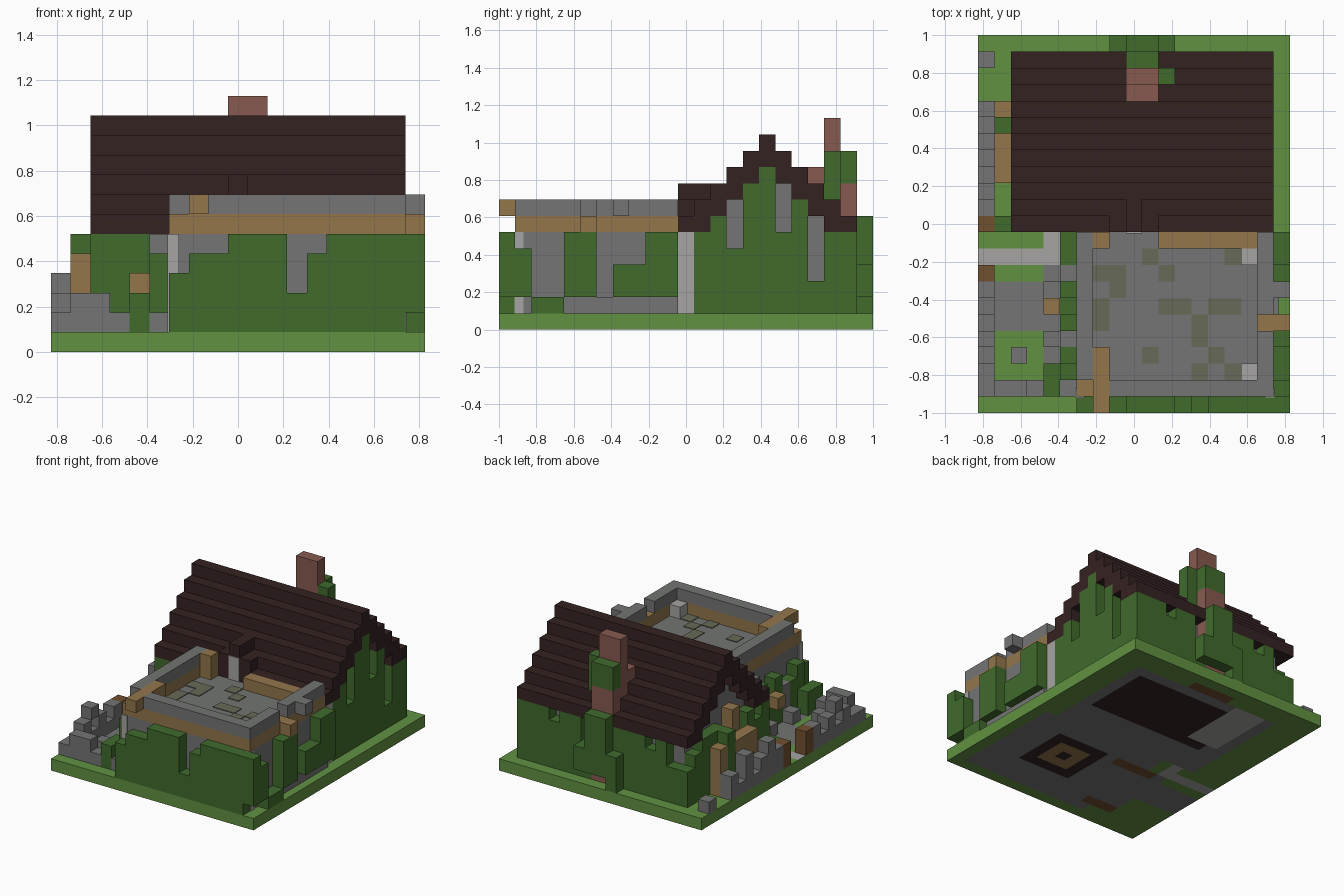
import bpy
import bmesh
from mathutils import Vector

if "Cube" in bpy.data.objects:
    bpy.data.objects.remove(bpy.data.objects["Cube"], do_unlink=True)

NX, NY = 19, 23      # footprint in blocks
U = 2 / NY           # block size


def material(name, hex_code):
    m = bpy.data.materials.new(name)
    m.use_nodes = True
    srgb = [int(hex_code[k:k + 2], 16) / 255 for k in (0, 2, 4)]
    col = [c / 12.92 if c < .04 else ((c + .055) / 1.055) ** 2.4 for c in srgb] + [1]
    m.diffuse_color = col
    m.node_tree.nodes["Principled BSDF"].inputs["Base Color"].default_value = col
    return m


GRASS = material("grass", "629142")
VINE = material("vine_green", "406B2C")
ROOF = material("dark_roof", "352222")
STONE = material("stone_grey", "737573")
PALE = material("pale_stone", "A6A5A2")
TAN = material("tan_timber", "93764B")
BROWN = material("brown_timber", "70502F")
BRICK = material("red_brick", "875A50")
MOSS = material("mossy_stone", "676B57")


def place(i, j, k):
    return Vector(((i - NX / 2) * U, (j - NY / 2) * U, k * U))


def finish(name, bm, mats):
    mesh = bpy.data.meshes.new(name)
    bm.to_mesh(mesh)
    bm.free()
    for m in mats:
        mesh.materials.append(m)
    ob = bpy.data.objects.new(name, mesh)
    bpy.context.collection.objects.link(ob)
    return ob


def blocks(name, mat, *boxes):
    """One object from boxes given in blocks: i0, i1, j0, j1, k0, k1."""
    bm = bmesh.new()
    for i0, i1, j0, j1, k0, k1 in boxes:
        lo, hi = place(i0, j0, k0), place(i1, j1, k1)
        for v in bmesh.ops.create_cube(bm, size=1)["verts"]:
            v.co = (lo + hi) / 2 + v.co * (hi - lo)
    return finish(name, bm, [mat])


def row_x(i0, j, k0, tops):
    """Columns along x with the given top heights; blank where not above k0."""
    return [(i0 + n, i0 + n + 1, j, j + 1, k0, int(t, 16))
            for n, t in enumerate(tops) if int(t, 16) > k0]


def row_y(i, j0, k0, tops):
    return [(i, i + 1, j0 + n, j0 + n + 1, k0, int(t, 16))
            for n, t in enumerate(tops) if int(t, 16) > k0]


# Ground slab, with paving and floors laid into it; later patches win
ground_mats = [GRASS, STONE, PALE, BROWN, ROOF, TAN]
patches = [(6, 18, 1, 11, 1), (3, 17, 11, 21, 1), (0, 5, 5, 8, 1), (4, 6, 2, 9, 1),
           (0, 5, 9, 10, 2), (4, 5, 9, 11, 2), (4, 7, 2, 3, 3), (5, 9, 8, 9, 3),
           (8, 12, 21, 22, 3), (5, 16, 14, 20, 4), (4, 7, 15, 21, 2),
           (10, 15, 4, 9, 4), (11, 14, 5, 8, 5), (12, 13, 6, 7, 4)]
bm = bmesh.new()
result = bmesh.ops.create_grid(bm, x_segments=NX, y_segments=NY, size=1)
for v in result["verts"]:
    v.co = Vector((v.co.x * NX * U / 2, v.co.y, 0))
ext = bmesh.ops.extrude_face_region(bm, geom=bm.faces[:])
for e in ext["geom"]:
    if isinstance(e, bmesh.types.BMVert):
        e.co.z = U
bmesh.ops.recalc_face_normals(bm, faces=bm.faces[:])
for f in bm.faces:
    if abs(f.normal.z) > .5:
        c = f.calc_center_median()
        i, j = c.x / U + NX / 2, c.y / U + NY / 2
        for i0, i1, j0, j1, m in patches:
            if i0 < i < i1 and j0 < j < j1:
                f.material_index = m
finish("ground_slab", bm, ground_mats)

# House body with stepped gable ends
roof_steps = []
gable = []
for j in range(11, 22):
    d = abs(j - 16)
    low = max(6, 10 - d)
    roof_steps.append((2, 18, j, j + 1, low, 12 - d))
    if 12 <= j <= 20:
        gable += [(3, 4, j, j + 1, 5.9, low), (16, 17, j, j + 1, 5.9, low)]
blocks("house_walls", STONE, (3, 17, 12, 21, 1, 6))
blocks("gable_walls", STONE, *gable)
blocks("stepped_roof", ROOF, *roof_steps)
blocks("dormer_roof", ROOF, (8, 9, 11, 12, 7, 8), (10, 11, 11, 12, 7, 8),
       (9, 10, 11, 13, 8, 9), (9, 10, 11, 12, 7, 8))
blocks("dormer_door", PALE, (9, 10, 10.93, 11, 6, 8))
blocks("house_pillars", PALE, (17, 18, 11, 12, 1, 6))

# Chimney
blocks("chimney", BRICK, (9, 11, 20, 21, 6, 13), (9, 11, 19, 20, 8, 10),
       (9, 11, 21, 22, 1, 9))
blocks("chimney_vine", VINE, (9, 11, 21, 22, 9, 11), (11, 12, 20, 21, 7, 11),
       *row_x(8, 22, 1, "4"), (9, 11, 22, 23, 2, 7), (11, 12, 22, 23, 2, 4))

# Vines on the house
blocks("right_gable_vine", VINE, *row_y(17, 12, 1, "6759A68366"))
blocks("left_gable_vine", VINE, *row_y(2, 12, 1, "5630066654"))
blocks("back_vine", VINE, *row_x(3, 21, 1, "465666"), *row_x(11, 21, 1, "466566"))
blocks("front_house_vine", VINE, *row_x(2, 11, 1, "6665"))

# Flat-roofed front wing
blocks("wing_walls", STONE, (6, 18, 1, 2, 1, 6), (6, 7, 2, 12, 1, 6),
       (17, 18, 2, 11, 1, 6))
blocks("wing_flat_roof", STONE, (7, 17, 2, 12, 5, 6))
blocks("wing_corner_stones", PALE, (5.92, 6.5, .92, 1.5, 1, 6),
       (17.5, 18.05, .95, 1.5, 1, 6), (16, 17, 2, 3, 6, 7), (16, 17, 9, 10, 6, 7))
blocks("wing_timber_ring", TAN, (6, 18, 1, 2, 6, 7), (6, 7, 2, 11, 6, 7),
       (17, 18, 2, 11, 6, 7), (11, 17, 10, 11, 6, 7))
blocks("parapet", STONE, (8, 18, 1, 2, 7, 8), (6, 7, 2, 11, 7, 8),
       (17, 18, 2, 5, 7, 8), (17, 18, 6, 11, 7, 8), (18, 19, 7, 8, 7, 8))
blocks("timber_beams", TAN, (7, 8, 0, 4, 7, 8), (18, 19, 5, 6, 6, 7),
       (7, 8, 10, 11, 6, 8))

# Mossy patches on the flat roof
moss_cells = ["10 9", "11 8", "7 8", "8 8", "8 7", "7 6", "7 5", "11 6", "12 6", "14 6",
              "15 6", "13 5", "13 4", "14 3", "10 3", "13 2", "15 2", "15 9"]
moss = []
for cell in moss_cells:
    i, j = map(int, cell.split())
    moss.append((i, i + 1, j, j + 1, 6, 6.06))
blocks("roof_moss", MOSS, *moss)

# Vines on the wing
blocks("wing_front_vine", VINE, *row_x(6, 0, 1, "455666356666"))
blocks("wing_right_vine", VINE, (18, 19, 0, 1, 2, 6), (18, 19, 1, 2, 2, 5),
       (18, 19, 2, 4, 1, 2), (18, 19, 4, 6, 2, 6), (18, 19, 7, 9, 2, 4),
       (18, 19, 9, 11, 2, 6))
blocks("wing_right_footing", STONE, (18, 18.3, 4, 11, 1, 2))
blocks("wing_left_vine", VINE, *row_y(5, 2, 1, "540535066"), (4, 5, 1, 3, 1, 3))
blocks("wing_left_stones", STONE, (5, 6, 1, 2, 1, 2), (5, 6, 4, 5, 1, 4),
       (5, 6, 8, 9, 1, 6))
blocks("wing_left_shelf", TAN, (4, 5, 6, 7, 3, 4))

# Ruined garden wall and timber stacked by the left gable
blocks("garden_wall", STONE, *row_x(0, 1, 1, "2332"), *row_y(0, 2, 1, "232323"),
       *row_y(0, 12, 1, "3432423"), (0, 1, 21, 22, 1, 2), (2, 3, 3, 4, 1, 2),
       (0, 1, 4, 5, 3, 4), (4, 5, 4, 5, 1, 2), (4, 5, 7, 8, 1, 2))
blocks("garden_wall_patches", BROWN, (0, 1, 11, 12, 1, 3), (-0.0, 1, 8, 9, 1, 3),
       (1, 2, 14, 17, 1, 3))
blocks("left_timber", TAN, (1, 2, 14, 17, 3, 5), (1, 2, 18, 19, 1, 5))
blocks("left_door_frame", TAN, (2, 3, 15, 16, 1, 7))
blocks("left_shrub", VINE, (1, 2, 17, 18, 1, 6), (1, 2, 11, 12, 1, 3))
